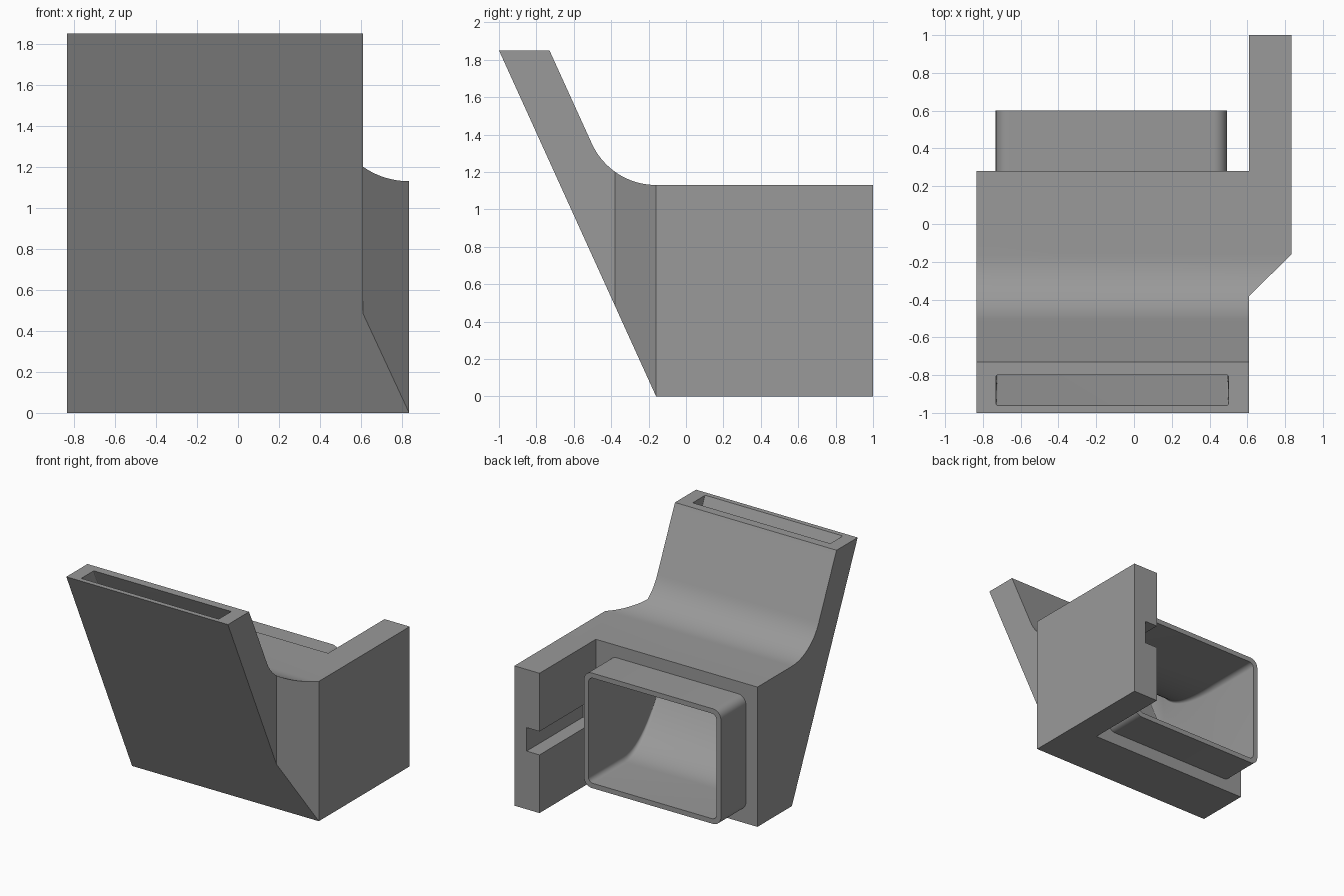
import bpy, bmesh, math
from mathutils import Vector

if "Cube" in bpy.data.objects:
    bpy.data.objects.remove(bpy.data.objects["Cube"])

grey = bpy.data.materials.new("plain grey")
grey.diffuse_color = (0.32, 0.32, 0.32, 1)
grey.use_nodes = True
grey.node_tree.nodes["Principled BSDF"].inputs["Base Color"].default_value = grey.diffuse_color


def loft(name, rings):
    """Closed solid through rings with equal point counts."""
    bm = bmesh.new()
    loops = [[bm.verts.new(p) for p in ring] for ring in rings]
    n = len(loops[0])
    for a, b in zip(loops, loops[1:]):
        for i in range(n):
            j = (i + 1) % n
            bm.faces.new((a[i], a[j], b[j], b[i]))
    bm.faces.new(loops[0])
    bm.faces.new(loops[-1])
    bmesh.ops.recalc_face_normals(bm, faces=bm.faces)
    mesh = bpy.data.meshes.new(name)
    bm.to_mesh(mesh)
    bm.free()
    mesh.materials.append(grey)
    ob = bpy.data.objects.new(name, mesh)
    bpy.context.collection.objects.link(ob)
    return ob


def combine(target, tool, operation):
    """Apply a boolean and discard the tool."""
    bpy.context.view_layer.objects.active = target
    mod = target.modifiers.new(operation.lower(), 'BOOLEAN')
    mod.object, mod.operation, mod.solver = tool, operation, 'EXACT'
    bpy.ops.object.modifier_apply(modifier=mod.name)
    bpy.data.objects.remove(tool)


def section(bottom, top, cx, half, r, steps=8):
    """Rounded rectangle across x, spanning two (y, z) points."""
    b, t = Vector((0, *bottom)), Vector((0, *top))
    height = (t - b).length
    v = (t - b) / height
    pts = []
    for k, (sx, sv) in enumerate([(1, 1), (-1, 1), (-1, -1), (1, -1)]):
        for i in range(steps + 1):
            a = math.pi / 2 * (k + i / steps)
            x = cx + sx * (half - r) + r * math.cos(a)
            h = height / 2 + sv * (height / 2 - r) + r * math.sin(a)
            pts.append(b + v * h + Vector((x, 0, 0)))
    return pts


def bezier(p, q, s, t):
    return tuple((1 - t) ** 2 * a + 2 * t * (1 - t) * b + t * t * c
                 for a, b, c in zip(p, q, s))


# Body: side profile with a filleted hood, trimmed to the plan outline
R = 0.377
profile = [(-0.16, 0), (-1, 1.85), (-0.73, 1.85)]
for i in range(17):
    a = math.radians(65.6) * (1 - i / 16)
    profile.append((-0.16 - R * math.sin(a), 1.507 - R * math.cos(a)))
profile += [(1, 1.13), (1, 0)]
body = loft("duct_body", [[(x, y, z) for y, z in profile] for x in (-0.835, 0.835)])
plan = [(-0.835, -1.1), (0.61, -1.1), (0.61, -0.38), (0.835, -0.16), (0.835, 1),
        (0.61, 1), (0.61, 0.28), (-0.835, 0.28)]
# Push the edges flush with the profile outward for a clean cut
plan = [(math.copysign(0.9, x) if abs(x) > 0.8 and (x, y) != (0.835, -0.16) else x,
         1.1 if y == 1 else y) for x, y in plan]
plan[3:4] = [(0.835, -0.16), (0.9, -0.0965)]
plan.pop(5)
plan.insert(5, (0.9, 1.1))
outline = loft("plan_cutter", [[(x, y, z) for x, y in plan] for z in (-0.1, 2)])
combine(body, outline, 'INTERSECT')

# Rear collar
collar = loft("rear_collar", [section((y, 0.10), (y, 1.03), -0.12, 0.612, 0.07)
                              for y in (0.2, 0.6)])
combine(body, collar, 'UNION')

# Hollow duct sweeping from the collar up to the top slot
rings = [section((0.7, 0.14), (0.7, 0.99), -0.12, 0.572, 0.04)]
for i in range(17):
    t = i / 16
    low = bezier((0.16, 0.14), (-0.18, 0.14), (-0.483, 0.8), t)
    high = bezier((0.16, 0.99), (-0.409, 0.99), (-0.527, 1.25), t)
    rings.append(section(low, high, -0.12 + 0.005 * t, 0.572 + 0.03 * t, 0.04 - 0.03 * t))
rings.append(section((-0.96, 1.85), (-0.80, 1.85), -0.115, 0.615, 0.008))
rings.append(section((-1.005, 1.95), (-0.845, 1.95), -0.115, 0.615, 0.008))
combine(body, loft("duct_cutter", rings), 'DIFFERENCE')

# Groove along the inner side of the arm
groove = loft("groove_cutter", [[(0.55, y, 0.47), (0.725, y, 0.47),
                                 (0.725, y, 0.66), (0.55, y, 0.66)] for y in (0.28, 1.1)])
combine(body, groove, 'DIFFERENCE')

bpy.ops.object.select_all(action='DESELECT')
body.select_set(True)
bpy.context.view_layer.objects.active = body
bpy.ops.object.shade_smooth_by_angle(angle=math.radians(25))
